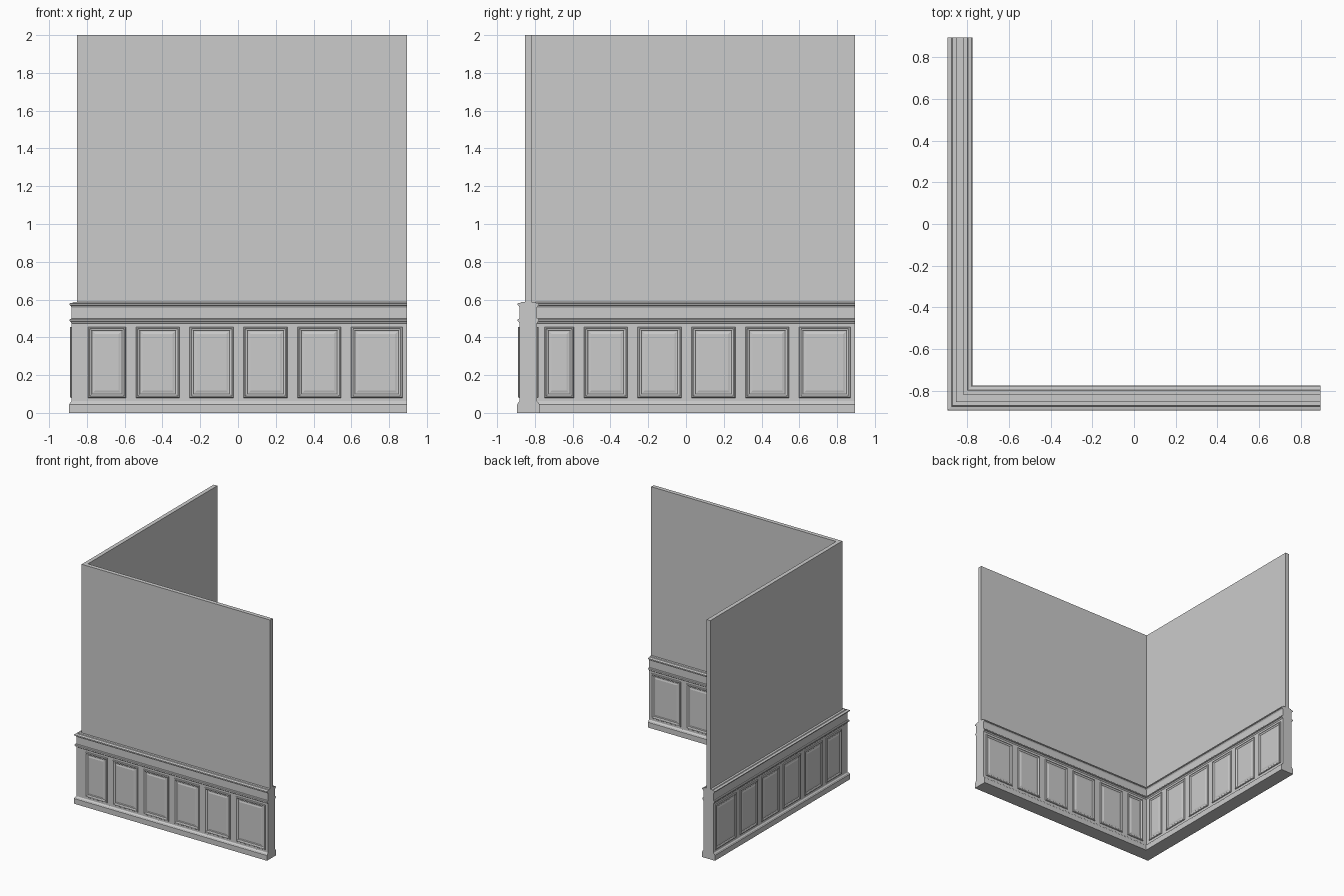
import bpy, bmesh

if "Cube" in bpy.data.objects:
    bpy.data.objects.remove(bpy.data.objects["Cube"])

C, END = -0.835, 0.895          # wall centre line and free end


def finish(name, bm):
    bmesh.ops.recalc_face_normals(bm, faces=bm.faces)
    me = bpy.data.meshes.new(name)
    bm.to_mesh(me)
    bm.free()
    ob = bpy.data.objects.new(name, me)
    bpy.context.collection.objects.link(ob)
    return ob


def sweep_corner(name, half_profile):
    """Sweep a symmetric (half width, z) profile along the mitred L path."""
    prof = half_profile + [(-d, z) for d, z in reversed(half_profile)]
    bm = bmesh.new()
    rows = []
    for place in (lambda o: (o, END), lambda o: (o, o), lambda o: (END, o)):
        rows.append([bm.verts.new((*place(C - d), z)) for d, z in prof])
    n = len(prof)
    for a, b in zip(rows, rows[1:]):
        for i in range(n):
            j = (i + 1) % n
            bm.faces.new((a[i], a[j], b[j], b[i]))
    bm.faces.new(rows[0])
    bm.faces.new(rows[-1])
    return finish(name, bm)


# plain upper wall
sweep_corner("upper_wall", [(0.017, 0.3), (0.017, 2.0)])

# panelled lower wall with skirting, dado bead and cap rail
BODY = 0.046
sweep_corner("wainscot_body", [
    (0.060, 0), (0.060, 0.044), (0.056, 0.048), (0.054, 0.054),
    (0.048, 0.059), (BODY, 0.062),
    (BODY, 0.474), (0.050, 0.479), (0.051, 0.484), (0.057, 0.487),
    (0.057, 0.494), (0.053, 0.498), (BODY, 0.499),
    (BODY, 0.558), (0.050, 0.564), (0.052, 0.568), (0.058, 0.571),
    (0.058, 0.578), (0.053, 0.581), (0.040, 0.583), (0.036, 0.588)])

# panel cross-section: (inset from edge, height above body)
PANEL = [(0, -0.003), (0, 0.004), (0.003, 0.008), (0.009, 0.008),
         (0.013, 0.005), (0.018, 0.004), (0.021, 0.001),
         (0.028, 0.001), (0.038, 0.004)]
Z0, Z1 = 0.08, 0.456


def add_panel(bm, a, b, side, swap):
    """Moulded panel from a to b; side -1 outer, +1 inner; swap picks the wall."""
    rings = []
    for inset, h in PANEL:
        o = C + side * (BODY + h)
        ring = []
        for s, z in ((a + inset, Z0 + inset), (b - inset, Z0 + inset),
                     (b - inset, Z1 - inset), (a + inset, Z1 - inset)):
            ring.append(bm.verts.new((o, s, z) if swap else (s, o, z)))
        rings.append(ring)
    faces = []
    for r, q in zip(rings, rings[1:]):
        for i in range(4):
            j = (i + 1) % 4
            faces.append(bm.faces.new((r[i], r[j], q[j], q[i])))
    faces.append(bm.faces.new(rings[-1]))
    faces.append(bm.faces.new(rings[0][::-1]))


# six panels on each face of both walls
for wall, swap in (("front", False), ("left", True)):
    for face, side, first in (("outer", -1, -0.795), ("inner", 1, -0.75)):
        bm = bmesh.new()
        spans = [(first, -0.594)]
        spans += [(-0.541 + 0.285 * i, -0.309 + 0.285 * i) for i in range(4)]
        spans.append((0.599, 0.87))
        for a, b in spans:
            add_panel(bm, a, b, side, swap)
        finish(f"{wall}_{face}_panels", bm)
